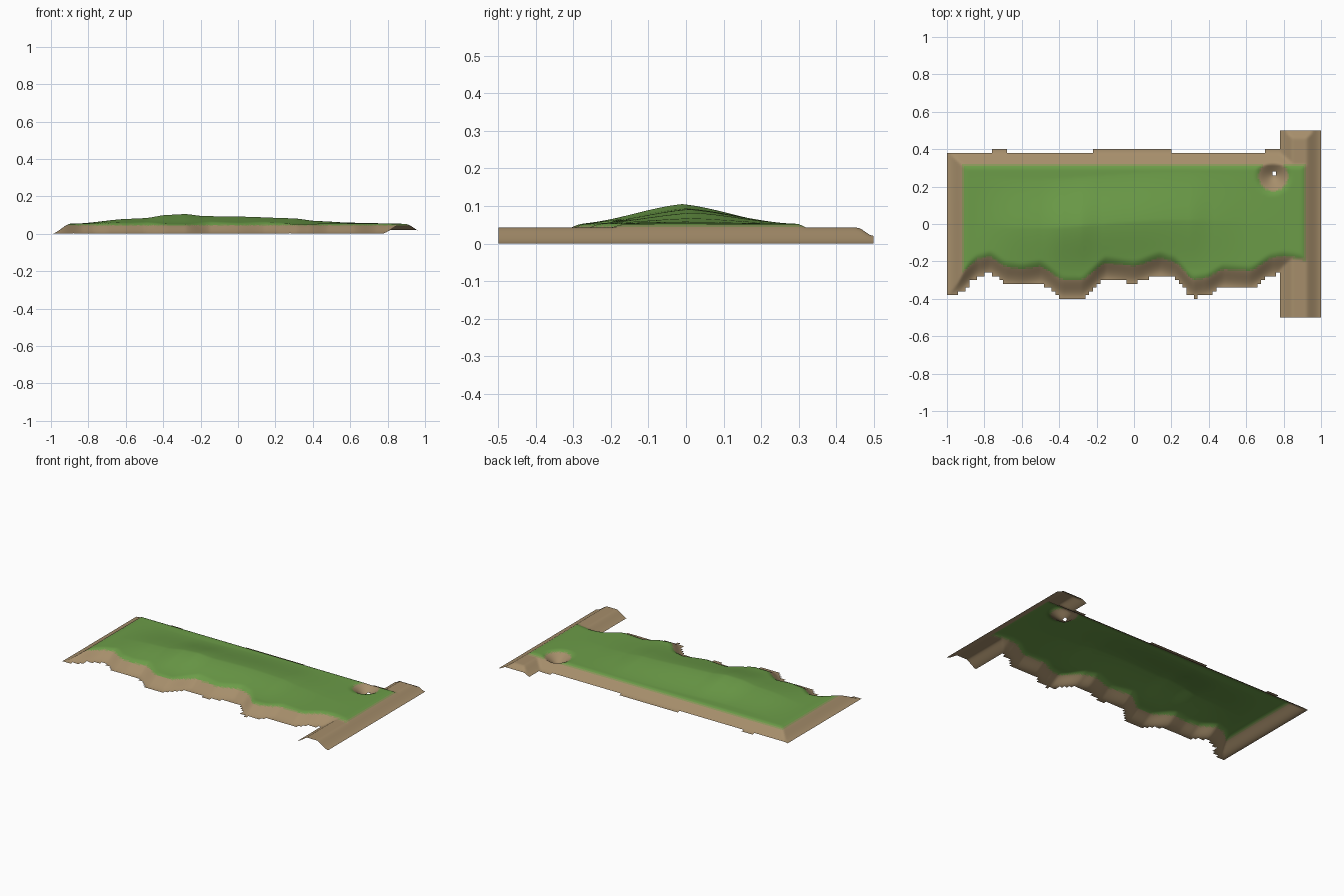
import bpy
import bmesh
import math

cube = bpy.data.objects.get("Cube")
if cube:
    bpy.data.objects.remove(cube, do_unlink=True)

STEP = 0.01      # mesh cell
BLOCK = 0.02     # size of the stepped outline
PLATEAU = 0.053  # height of the flat grass

# Wavy foot of the front bank, as (x, y)
BANK = [(-1, -.39), (-.95, -.38), (-.83, -.28), (-.77, -.265), (-.68, -.32), (-.6, -.33),
        (-.5, -.315), (-.38, -.395), (-.28, -.395), (-.15, -.295), (0, -.315), (.14, -.27),
        (.21, -.29), (.32, -.395), (.38, -.385), (.48, -.335), (.62, -.345), (.74, -.275),
        (.8, -.265), (1, -.3)]
# Crest of the hill above the plateau, as (x, rise)
RIDGE = [(-1, 0), (-.85, .002), (-.6, .026), (-.5, .03), (-.38, .048), (-.28, .052),
         (-.18, .041), (0, .039), (.3, .029), (.42, .015), (.6, .006), (.9, 0), (1, 0)]


def smooth(t):
    t = max(0, min(1, t))
    return t * t * (3 - 2 * t)


def follow(points, x):
    """Eased interpolation through a list of points."""
    for (x0, y0), (x1, y1) in zip(points, points[1:]):
        if x <= x1:
            t = (x - x0) / (x1 - x0)
            return y0 + (y1 - y0) * (t + smooth(t)) / 2
    return points[-1][1]


def height(x, y):
    # Main field with banks on three sides
    field = min(smooth((x + 1) / .11),
                smooth((y - follow(BANK, x)) / .125),
                smooth((.395 - y) / .105))
    # Cross bank along the left end, lower towards the back
    cross = min(smooth((x - .765) / .115), 1 - .2 * smooth((y - .28) / .05))
    cross = min(cross, .38 + .42 * smooth((.5 - y) / .045))
    z = PLATEAU * min(max(field, cross), smooth((1.005 - x) / .115))
    # Long hill with a slightly wandering crest
    crest = .02 * math.sin(4 * x + .6)
    bell = max(0, 1 - abs(y - crest) / .26)
    z += follow(RIDGE, x) * (.5 * bell + .5 * smooth(bell)) * field
    # Round pit in the back corner
    r = math.hypot(x - .745, y - .255) / .105
    if r < 1:
        z = min(z, PLATEAU * smooth(.05 + .95 * r))
    return max(0, z)


def kept(x, y):
    """Stepped outline of the ground, tested per block."""
    x = -1 + (math.floor((x + 1) / BLOCK) + .5) * BLOCK
    y = -.5 + (math.floor((y + .5) / BLOCK) + .5) * BLOCK
    if abs(x - .75) < .009 and abs(y - .27) < .009:
        return False                      # drain hole in the pit
    if x > .775:
        return True
    bulge = -.76 < x < -.68 or -.21 < x < .2 or x > .69
    return follow(BANK, x) < y < (.4 if bulge else .385)


def material(name, colour):
    mat = bpy.data.materials.new(name)
    mat.use_nodes = True
    mat.diffuse_color = (*colour, 1)
    bsdf = next(n for n in mat.node_tree.nodes if n.type == 'BSDF_PRINCIPLED')
    bsdf.inputs["Base Color"].default_value = (*colour, 1)
    bsdf.inputs["Roughness"].default_value = .9
    return mat


# Ground sheet
bm = bmesh.new()
bmesh.ops.create_grid(bm, x_segments=round(2 / STEP), y_segments=round(1 / STEP), size=1)
for v in bm.verts:
    v.co.y *= .5
outside = [f for f in bm.faces if not kept(*f.calc_center_median().xy)]
bmesh.ops.delete(bm, geom=outside, context='FACES')
for v in bm.verts:
    v.co.z = height(v.co.x, v.co.y)

# Earth on the low banks, grass on the high ground
for f in bm.faces:
    f.smooth = True
    c = f.calc_center_median()
    level = c.z
    f.material_index = 0 if level < .0435 else 1 if level < .047 else 2

mesh = bpy.data.meshes.new("ground")
bm.to_mesh(mesh)
bm.free()
mesh.materials.append(material("earth brown", (.38, .27, .147)))
mesh.materials.append(material("dry grass", (.25, .30, .10)))
mesh.materials.append(material("grass green", (.15, .335, .065)))
ground = bpy.data.objects.new("ground", mesh)
bpy.context.collection.objects.link(ground)
